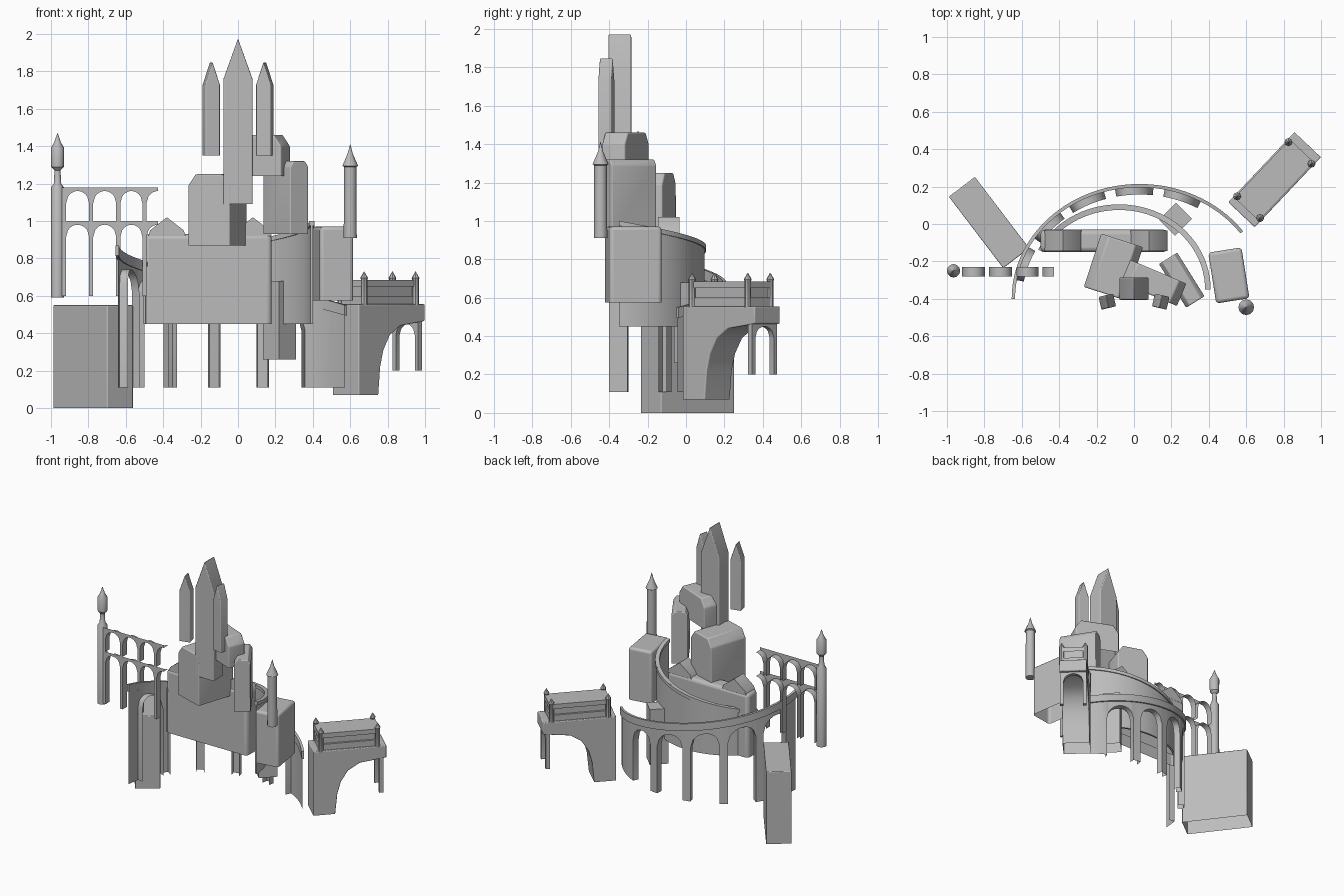
import bpy, bmesh, math
from mathutils import Vector, Matrix

cube = bpy.data.objects.get("Cube")
if cube:
    bpy.data.objects.remove(cube)

stone = bpy.data.materials.new("grey stone")
stone.use_nodes = True
GREY = (0.5, 0.5, 0.5, 1)
stone.diffuse_color = GREY
stone.node_tree.nodes["Principled BSDF"].inputs["Base Color"].default_value = GREY


def finish(name, bm, bevel=0):
    bmesh.ops.recalc_face_normals(bm, faces=bm.faces)
    mesh = bpy.data.meshes.new(name)
    bm.to_mesh(mesh)
    bm.free()
    obj = bpy.data.objects.new(name, mesh)
    bpy.context.collection.objects.link(obj)
    mesh.materials.append(stone)
    if bevel:
        mod = obj.modifiers.new("soft edges", "BEVEL")
        mod.width, mod.segments = bevel, 3
    bpy.ops.object.select_all(action="DESELECT")
    obj.select_set(True)
    bpy.context.view_layer.objects.active = obj
    bpy.ops.object.shade_smooth_by_angle(angle=math.radians(35))


def prism(name, profile, depth, loc, turn=0, bevel=0):
    """Profile in the x-z plane, extruded along y, turned about z, open underneath."""
    bm = bmesh.new()
    face = bm.faces.new([bm.verts.new((x, -depth / 2, z)) for x, z in profile])
    new = bmesh.ops.extrude_face_region(bm, geom=[face], use_keep_orig=True)["geom"]
    bmesh.ops.translate(bm, vec=(0, depth, 0), verts=[v for v in new if isinstance(v, bmesh.types.BMVert)])
    bmesh.ops.recalc_face_normals(bm, faces=bm.faces)
    low = min(z for x, z in profile)
    under = [f for f in bm.faces if all(v.co.z < low + 0.001 for v in f.verts)]
    bmesh.ops.delete(bm, geom=under, context="FACES")
    place = Matrix.Translation((loc[0], loc[1], 0)) @ Matrix.Rotation(math.radians(turn), 4, "Z")
    bmesh.ops.transform(bm, matrix=place, verts=bm.verts)
    finish(name, bm, bevel)


def block(name, loc, w, d, z0, z1, turn=0, bevel=0, cut=0):
    """Box whose two upper long edges can be cut off."""
    h = w / 2
    pts = [(-h, z0), (h, z0), (h, z1 - cut), (h - cut * 0.7, z1), (cut * 0.7 - h, z1), (-h, z1 - cut)]
    if not cut:
        pts = [pts[0], pts[1], (h, z1), (-h, z1)]
    prism(name, pts, d, loc, turn, bevel)


def lathe(name, profile, loc, sides=12):
    bm = bmesh.new()
    rings = []
    for r, z in profile:
        rings.append([bm.verts.new((loc[0] + r * math.cos(math.tau * i / sides),
                                    loc[1] + r * math.sin(math.tau * i / sides), z)) for i in range(sides)])
    for a, b in zip(rings, rings[1:]):
        for i in range(sides):
            j = (i + 1) % sides
            bm.faces.new((a[i], a[j], b[j], b[i]))
    bm.faces.new(rings[0])
    bm.faces.new(rings[-1])
    finish(name, bm)


def ribbon(name, columns, thick, shell=False):
    """Wall from columns of (point, outward normal, bottom, top).
    A shell keeps only the outer face and the undersides of the arches."""
    bm = bmesh.new()
    rows = []
    for p, n, zb, zt in columns:
        o, i = p + n * thick / 2, p - n * thick / 2
        rows.append([bm.verts.new((q.x, q.y, z)) for q, z in ((o, zb), (o, zt), (i, zt), (i, zb))])
    low = min(c[2] for c in columns) + 0.001
    for a, b in zip(rows, rows[1:]):
        foot = a[0].co.z < low and b[0].co.z < low
        for k in range(4):
            if shell and (k in (1, 2) or (k == 3 and foot)):
                continue
            m = (k + 1) % 4
            bm.faces.new((a[k], a[m], b[m], b[k]))
    if not shell:
        bm.faces.new(rows[0])
        bm.faces.new(rows[-1])
    loose = [v for v in bm.verts if not v.link_faces]
    bmesh.ops.delete(bm, geom=loose, context="VERTS")
    finish(name, bm)


def oval(cx, cy, rx, ry, deg):
    c, s = math.cos(math.radians(deg)), math.sin(math.radians(deg))
    return Vector((cx + rx * c, cy + ry * s)), Vector((c / rx, s / ry)).normalized()


def steps(a, b, n):
    return [a + (b - a) * i / n for i in range(n + 1)]


def arch(u):
    """Height of a round arch, u from 0 to 1."""
    return math.sqrt(max(0, 1 - (2 * u - 1) ** 2))


# Curved inner wall with a falling rim
inner = lambda a: oval(-0.08, -0.35, 0.475, 0.44, a)
wall_top = lambda a: 1.0 - 0.13 * a / 90
ribbon("curved_wall", [(*inner(a), 0.45, wall_top(a)) for a in steps(0, 152, 36)], 0.014)
ribbon("curved_wall_rim", [(*inner(a), wall_top(a) - 0.025, wall_top(a)) for a in steps(0, 152, 36)], 0.03)

# Sloping curved viaduct with arches, open on its inner side
outer = lambda a: oval(0.03, -0.4, 0.65, 0.58, a)
deck = lambda a: 0.87 - 0.32 * (180 - a) / 144
cols = []
for k in range(6):
    mid = 173 - 23 * k
    cols += [(*outer(a), 0.11, deck(a)) for a in (180 if k == 0 else mid + 2.6, mid - 2.6)]
    if k < 5:
        for u in steps(0, 1, 12):
            a = mid - 2.6 - 17.8 * u
            cols.append((*outer(a), deck(a) - 0.19 + 0.1 * arch(u), deck(a)))
cols += [(*outer(a), 0.11, deck(a)) for a in steps(54, 36, 5)]
ribbon("viaduct_arches", cols, 0.045, shell=True)
edge = lambda a: oval(0.03, -0.4, 0.675, 0.605, a)
ribbon("viaduct_rim", [(*edge(a), deck(a) - 0.055, deck(a)) for a in steps(180, 36, 40)], 0.018)

# Long front hall with gables
block("front_hall", (-0.16, -0.09), 0.68, 0.12, 0.45, 0.93, bevel=0.025)
for gx in (-0.38, 0.08):
    prism("hall_gable", [(gx - 0.1, 0.92), (gx + 0.1, 0.92), (gx + 0.09, 0.95), (gx, 1.02), (gx - 0.09, 0.95)],
          0.11, (0, -0.09))

# Keep blocks stacked in the middle
block("lower_keep", (-0.11, -0.23), 0.235, 0.3, 0.87, 1.25, -18, 0.008, 0.06)
block("upper_keep", (0.105, -0.315), 0.325, 0.13, 1.24, 1.46, -23, 0.008, 0.06)
block("side_keep", (0.255, -0.3), 0.115, 0.275, 0.93, 1.32, 32, 0.006, 0.03)
block("rear_buttress", (0.222, 0.025), 0.13, 0.12, 0.26, 0.68, 45)
block("east_bastion", (0.507, -0.275), 0.18, 0.275, 0.575, 0.97, 9, 0.018)
block("rock_slab", (-0.775, 0.008), 0.175, 0.48, 0, 0.55, 37.3, 0.006)


# Gabled spires
def spire(name, x, y, w, d, z0, shoulder, tip, turn):
    h = w / 2
    prism(name, [(-h, z0), (h, z0), (h, shoulder), (0, tip), (-h, shoulder)], d, (x, y), turn, 0.006)


spire("great_spire", 0, -0.345, 0.155, 0.12, 1.09, 1.76, 1.975, 0)
for side in (-1, 1):
    spire("side_spire", side * 0.143, -0.415, 0.08, 0.07, 1.35, 1.73, 1.85, side * -13)

# Round turrets
lathe("west_turret", [(0.036, 0.59), (0.034, 1.18), (0.02, 1.2), (0.016, 1.27), (0.034, 1.29),
                      (0.036, 1.39), (0.018, 1.42), (0.001, 1.47)], (-0.965, -0.25))
lathe("east_turret", [(0.035, 0.91), (0.033, 1.29), (0.042, 1.295), (0.014, 1.36), (0.001, 1.41)], (0.6, -0.445))


# Straight aqueduct in two tiers, open at the back
def tier(name, end, piers, top, base):
    south = Vector((0, -1))
    at = lambda x, zb: (Vector((x, -0.255)), south, zb, top)
    cols = []
    for a, b in zip(piers, piers[1:]):
        left, gap = a + 0.011, b - a - 0.022
        cols += [at(a - 0.011, base), at(left, base)]
        cols += [at(left + gap * u, top - 0.085 + 0.065 * arch(u)) for u in steps(0, 1, 12) if left + gap * u <= end]
    ribbon(name, cols, 0.05, shell=True)


piers = [-0.93, -0.785, -0.64, -0.5, -0.355]
tier("aqueduct_lower_tier", -0.42, piers, 1.0, 0.6)
tier("aqueduct_upper_tier", -0.42, piers, 1.18, 1.0)

# Angled bridge: leg, platform, pavilion
centre, turn = Vector((0.75, 0.235)), 46.6
along = Vector((math.cos(math.radians(turn)), math.sin(math.radians(turn))))
across = Vector((along.y, -along.x))
prism("bridge_leg", [(-0.255, 0.07), (-0.1, 0.07), (-0.085, 0.22), (-0.06, 0.31), (-0.01, 0.39), (0.07, 0.44),
                     (0.26, 0.465), (0.26, 0.555), (-0.255, 0.555)], 0.195, centre, turn, 0.006)
for name, length, width, z0, z1 in (("pavilion_base", 0.42, 0.17, 0.55, 0.6),
                                    ("pavilion_core", 0.4, 0.14, 0.59, 0.66),
                                    ("pavilion_roof", 0.43, 0.18, 0.65, 0.685)):
    block(name, centre, length, width, z0, z1, turn)
for u in (-0.2, 0.2):
    for v in (-0.085, 0.085):
        lathe("pavilion_post", [(0.018, 0.55), (0.018, 0.69), (0.021, 0.695), (0.001, 0.73)],
              centre + along * u + across * v, 8)

# Arched far support of the bridge
end = centre + along * 0.225
span = [(v, 0.2) for v in (-0.095, -0.07)]
span += [(0.14 * u - 0.07, 0.39 + 0.06 * arch(u)) for u in steps(0, 1, 12)]
span += [(v, 0.2) for v in (0.07, 0.095)]
ribbon("bridge_far_support", [(end + across * v, along, zb, 0.5) for v, zb in span], 0.03)
